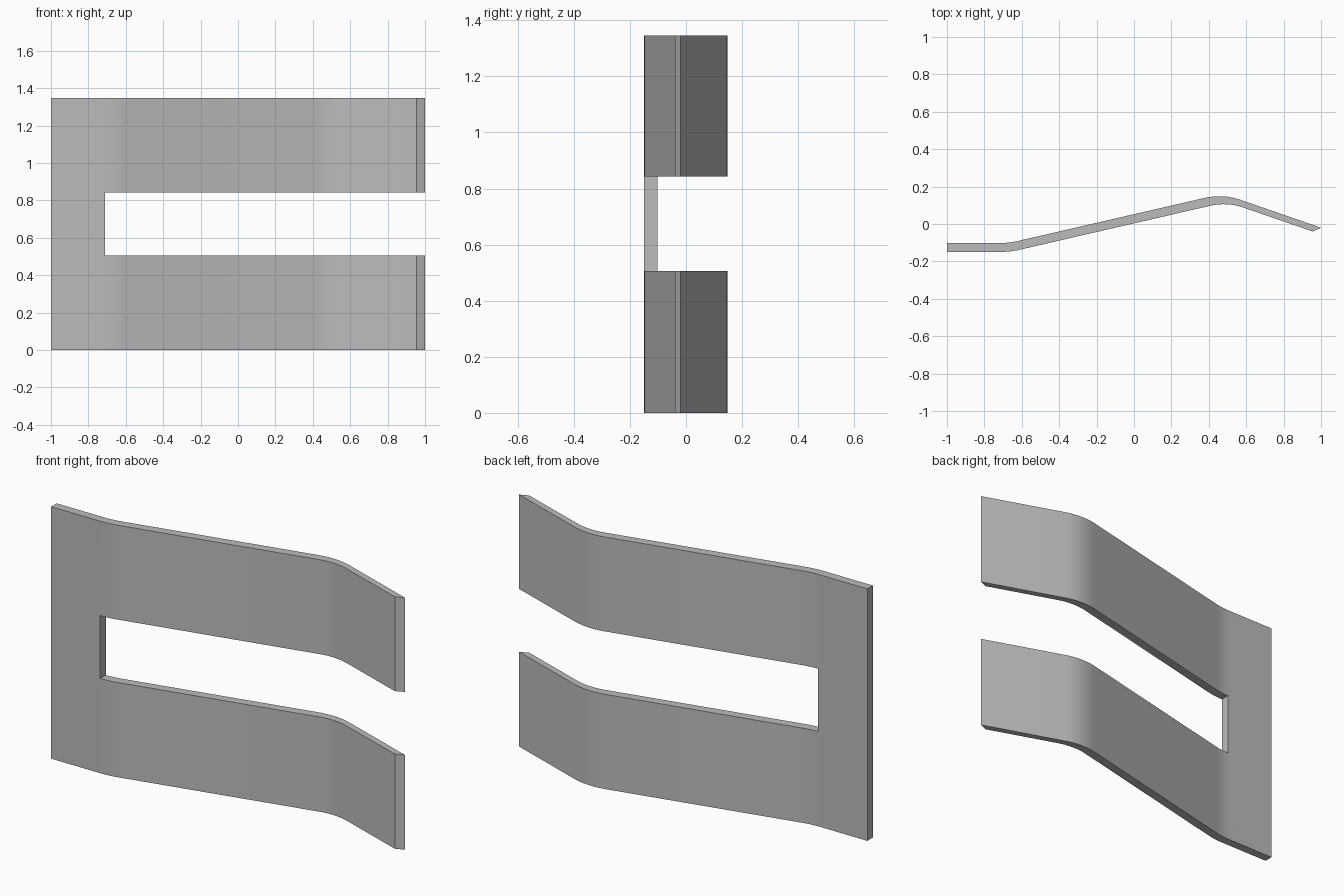
import bpy, bmesh, math
from mathutils import Vector

if "Cube" in bpy.data.objects:
    bpy.data.objects.remove(bpy.data.objects["Cube"], do_unlink=True)

HEIGHT = 1.346

steel = bpy.data.materials.new("plain grey")
steel.use_nodes = True
GREY = (0.5, 0.5, 0.5, 1)
steel.diffuse_color = GREY
steel.node_tree.nodes["Principled BSDF"].inputs["Base Color"].default_value = GREY


def bend(corner, before, after, reach, steps=8):
    """Round one profile corner with an arc of the given tangent length."""
    p = Vector(corner)
    u = (Vector(before) - p).normalized()
    v = (Vector(after) - p).normalized()
    half = u.angle(v) / 2
    radius = reach * math.tan(half)
    centre = p + (u + v).normalized() * (reach / math.cos(half))
    a, b = p + u * reach - centre, p + v * reach - centre
    sweep = a.angle(b)
    return [centre + (a * math.sin((1 - i / steps) * sweep)
                      + b * math.sin(i / steps * sweep)) / math.sin(sweep)
            for i in range(steps + 1)]


def edge_line(start, knee, crest, tip, knee_reach, crest_reach):
    return ([Vector(start)] + bend(knee, start, crest, knee_reach)
            + bend(crest, knee, tip, crest_reach) + [Vector(tip)])


def make_object(name, bm):
    mesh = bpy.data.meshes.new(name)
    bmesh.ops.recalc_face_normals(bm, faces=bm.faces)
    bm.to_mesh(mesh)
    bm.free()
    obj = bpy.data.objects.new(name, mesh)
    bpy.context.collection.objects.link(obj)
    mesh.materials.append(steel)
    return obj


def box(name, x0, x1, y0, y1, z0, z1):
    bm = bmesh.new()
    bmesh.ops.create_cube(bm, size=1)
    for v in bm.verts:
        v.co = ((x0 + x1) / 2 + v.co.x * (x1 - x0),
                (y0 + y1) / 2 + v.co.y * (y1 - y0),
                (z0 + z1) / 2 + v.co.z * (z1 - z0))
    return make_object(name, bm)


def rod(name, radius, x, z, y0, y1):
    """Cylinder lying along y."""
    bm = bmesh.new()
    bmesh.ops.create_cone(bm, cap_ends=True, segments=48, radius1=radius,
                          radius2=radius, depth=y1 - y0)
    for v in bm.verts:
        v.co = (x + v.co.x, (y0 + y1) / 2 + v.co.z, z + v.co.y)
    return make_object(name, bm)


def cut(target, cutter):
    cutter.hide_render = True
    mod = target.modifiers.new("cut", 'BOOLEAN')
    mod.operation, mod.solver, mod.object = 'DIFFERENCE', 'EXACT', cutter
    bpy.context.view_layer.objects.active = target
    bpy.ops.object.modifier_apply(modifier=mod.name)
    bpy.data.objects.remove(cutter, do_unlink=True)


# bent strip: front and back outlines joined and extruded upwards
front = edge_line((-1, -0.149), (-0.66, -0.149), (0.497, 0.118), (0.955, -0.04), 0.05, 0.09)
back = edge_line((-1, -0.102), (-0.67, -0.102), (0.475, 0.162), (1, -0.02), 0.05, 0.1)
bm = bmesh.new()
base = bm.faces.new([bm.verts.new((p.x, p.y, 0)) for p in front + back[::-1]])
grown = bmesh.ops.extrude_face_region(bm, geom=[base])
bmesh.ops.translate(bm, vec=(0, 0, HEIGHT),
                    verts=[g for g in grown["geom"] if isinstance(g, bmesh.types.BMVert)])
clip = make_object("bent_spring_clip", bm)

# slot between the two arms
cut(clip, box("slot_cutter", -0.71, 1.2, -0.5, 0.5, 0.506, 0.842))

# mounting holes, each with a shallow round seat on the back
for z in (0.17, HEIGHT - 0.166):
    cut(clip, rod("seat_cutter", 0.135, -0.856, z, -0.112, 0.1))
    cut(clip, rod("hole_cutter", 0.055, -0.856, z, -0.4, 0.2))

bpy.ops.object.select_all(action='DESELECT')
clip.select_set(True)
bpy.context.view_layer.objects.active = clip
bpy.ops.object.shade_smooth_by_angle(angle=math.radians(25))
